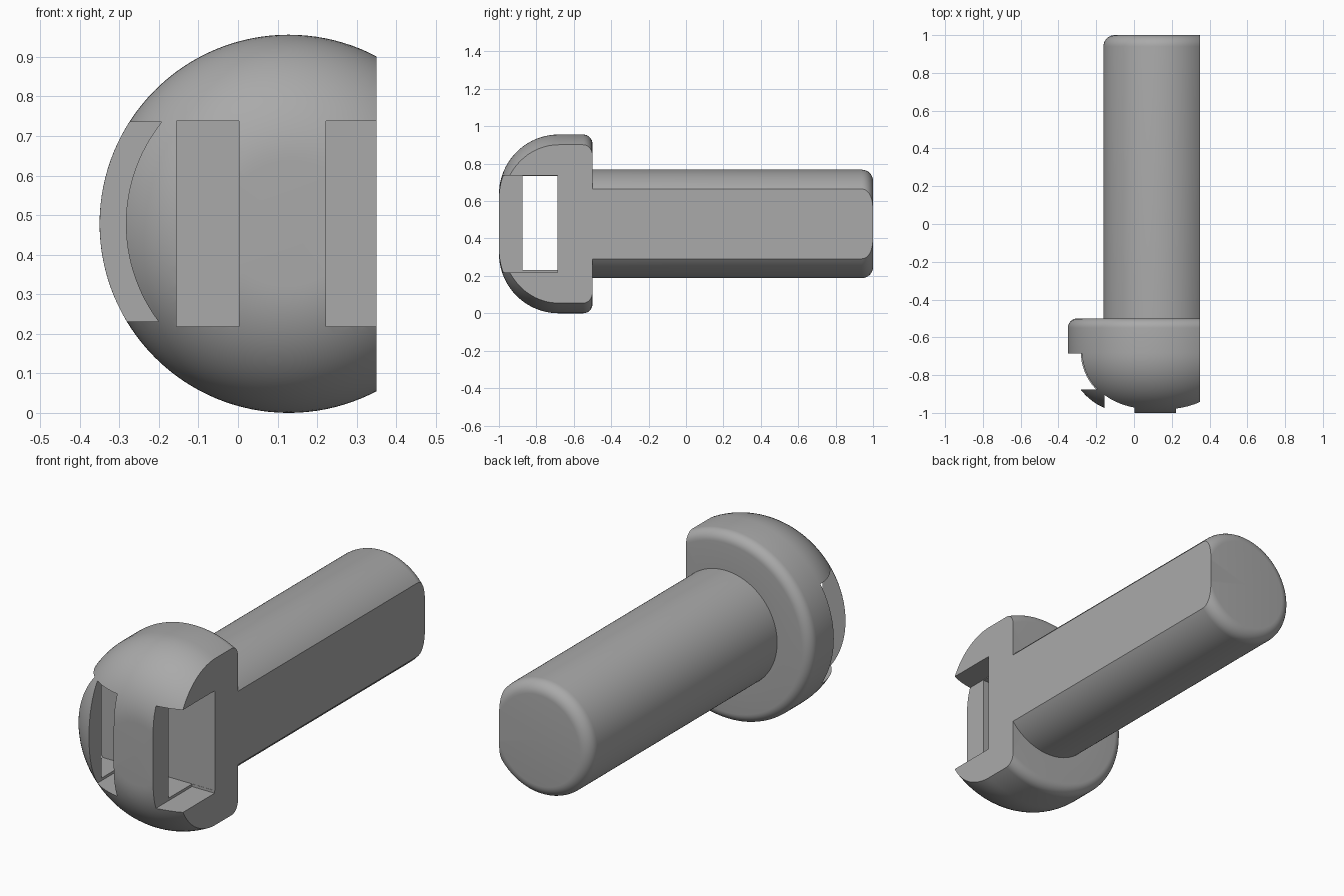
import bpy, bmesh, math
from mathutils import Matrix, Vector

cube = bpy.data.objects.get("Cube")
if cube:
    bpy.data.objects.remove(cube, do_unlink=True)

CX, CZ = 0.128, 0.478          # shaft axis
HEAD_R, SHAFT_R = 0.478, 0.29
FLAT_X = 0.35                  # flat side of the whole pin

grey = bpy.data.materials.new("plain grey")
grey.use_nodes = True
grey.diffuse_color = (0.4, 0.4, 0.4, 1)
grey.node_tree.nodes["Principled BSDF"].inputs["Base Color"].default_value = (0.4, 0.4, 0.4, 1)


def make_object(name, bm):
    mesh = bpy.data.meshes.new(name)
    bmesh.ops.recalc_face_normals(bm, faces=bm.faces)
    bm.to_mesh(mesh)
    bm.free()
    mesh.materials.append(grey)
    obj = bpy.data.objects.new(name, mesh)
    bpy.context.collection.objects.link(obj)
    return obj


def fillet(r, y, size, start, end, steps):
    """Arc of (radius, y) points around a corner centre."""
    angles = [math.radians(start + (end - start) * i / steps) for i in range(steps + 1)]
    return [(r + size * math.cos(a), y + size * math.sin(a)) for a in angles]


def box(name, x, y, z):
    bm = bmesh.new()
    bmesh.ops.create_cube(bm, size=1)
    for v in bm.verts:
        v.co = Vector(lim[0] if c < 0 else lim[1] for c, lim in zip(v.co, (x, y, z)))
    obj = make_object(name, bm)
    obj.hide_render = True
    return obj


# Round body: domed head, rounded rim, shaft with rounded end
dome, rim, tip = 0.32, 0.05, 0.06
profile = [(0, -1)]
profile += fillet(HEAD_R - dome, dome - 1, dome, -90, 0, 20)
profile += fillet(HEAD_R - rim, -0.5 - rim, rim, 0, 90, 8)
profile += [(SHAFT_R, -0.5)]
profile += fillet(SHAFT_R - tip, 1 - tip, tip, 0, 90, 8)
profile += [(0, 1)]

bm = bmesh.new()
verts = [bm.verts.new((CX + r, y, CZ)) for r, y in profile]
edges = [bm.edges.new(pair) for pair in zip(verts, verts[1:])]
bmesh.ops.spin(bm, geom=verts + edges, cent=(CX, 0, CZ), axis=(0, 1, 0),
               angle=math.tau, steps=128, use_duplicate=False)
bmesh.ops.remove_doubles(bm, verts=bm.verts, dist=0.0001)
pin = make_object("pin_body", bm)

# Flat side, two front slots and the sideways tunnel joining them
cutters = [
    box("flat_cutter", (FLAT_X, 1), (-2, 2), (-1, 2)),
    box("middle_slot_cutter", (-0.155, 0.002), (-2, -0.687), (0.218, 0.738)),
    box("side_slot_cutter", (0.223, 2), (-2, -0.687), (0.218, 0.738)),
    box("tunnel_cutter", (-2, 2), (-0.875, -0.686), (0.231, 0.735)),
]
bpy.ops.object.select_all(action='DESELECT')
bpy.context.view_layer.objects.active = pin
pin.select_set(True)
for cutter in cutters:
    mod = pin.modifiers.new(cutter.name, 'BOOLEAN')
    mod.operation = 'DIFFERENCE'
    mod.solver = 'EXACT'
    mod.object = cutter
    bpy.ops.object.modifier_apply(modifier=mod.name)
    bpy.data.objects.remove(cutter, do_unlink=True)

bpy.ops.object.shade_smooth_by_angle(angle=math.radians(30))
